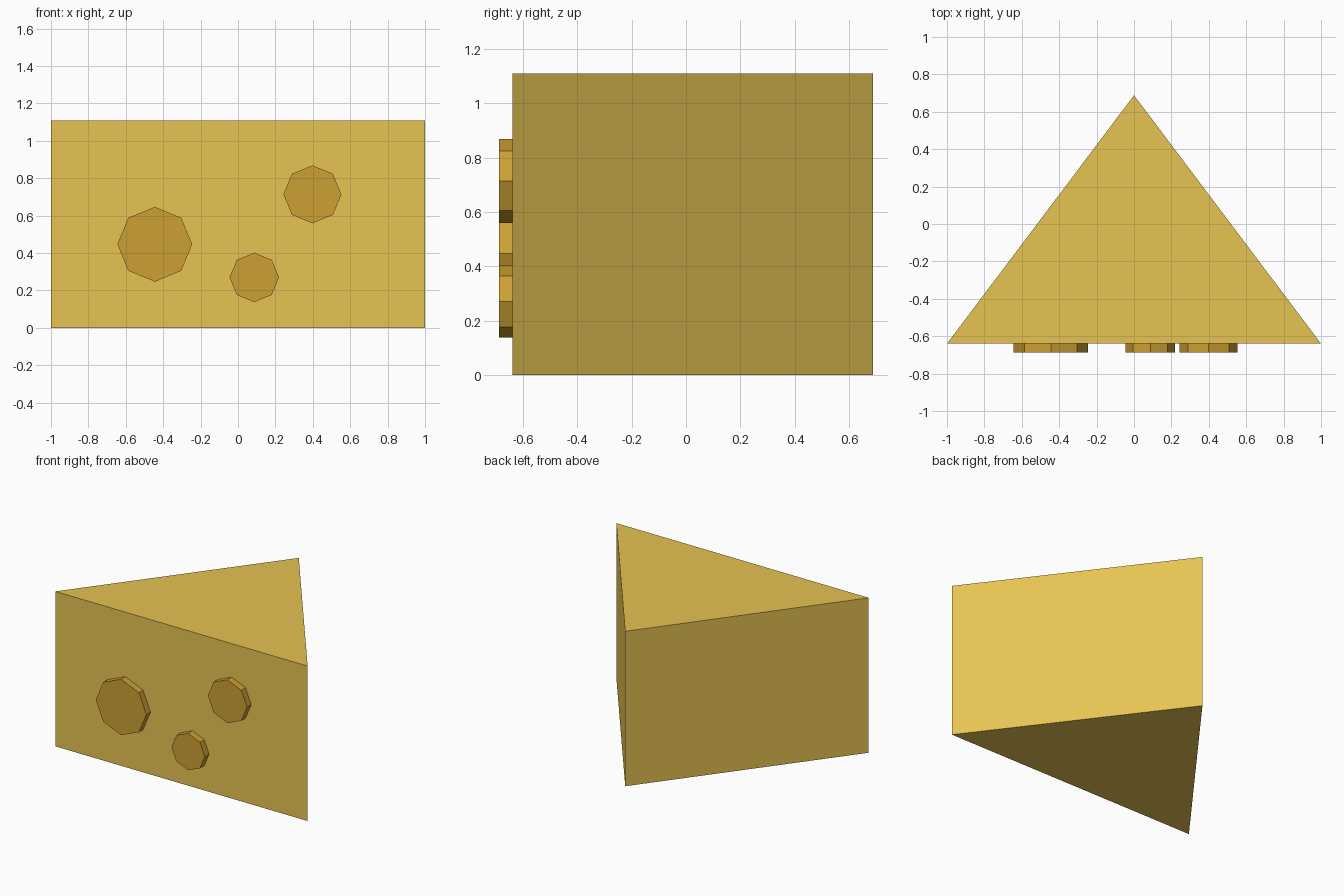
import bpy, bmesh, math
from mathutils import Matrix

if "Cube" in bpy.data.objects:
    bpy.data.objects.remove(bpy.data.objects["Cube"])


def material(name, rgb):
    # sRGB bytes to linear
    lin = [((c / 255 + 0.055) / 1.055) ** 2.4 for c in rgb]
    mat = bpy.data.materials.new(name)
    mat.diffuse_color = (*lin, 1)
    mat.use_nodes = True
    mat.node_tree.nodes["Principled BSDF"].inputs["Base Color"].default_value = mat.diffuse_color
    return mat


def add_object(name, bm, mat):
    bmesh.ops.recalc_face_normals(bm, faces=bm.faces)
    mesh = bpy.data.meshes.new(name)
    bm.to_mesh(mesh)
    bm.free()
    mesh.materials.append(mat)
    obj = bpy.data.objects.new(name, mesh)
    bpy.context.collection.objects.link(obj)
    return obj


cheese = material("cheese_yellow", (232, 196, 82))
hole = material("hole_amber", (204, 160, 51))

FRONT, BACK, HEIGHT = -0.64, 0.688, 1.11
DISC_FRONT = -0.688

# Cheese wedge: triangle extruded upward
bm = bmesh.new()
base = bm.faces.new([bm.verts.new((x, y, 0)) for x, y in
                     ((-1, FRONT), (1, FRONT), (0, BACK))])
top = bmesh.ops.extrude_face_region(bm, geom=[base], use_keep_orig=True)
bmesh.ops.translate(bm, vec=(0, 0, HEIGHT),
                    verts=[v for v in top["geom"] if isinstance(v, bmesh.types.BMVert)])
add_object("cheese_wedge", bm, cheese)

# Holes: octagonal discs half sunk into the front face
depth = 2 * (FRONT - DISC_FRONT)
for i, (x, z, r) in enumerate(((-0.445, 0.447, 0.2),
                               (0.087, 0.27, 0.132),
                               (0.398, 0.714, 0.155)), 1):
    bm = bmesh.new()
    bmesh.ops.create_cone(bm, cap_ends=True, segments=8, radius1=r, radius2=r, depth=depth,
                          matrix=Matrix.Rotation(math.pi / 2, 4, 'X'))
    obj = add_object(f"cheese_hole_{i}", bm, hole)
    obj.location = (x, FRONT, z)
